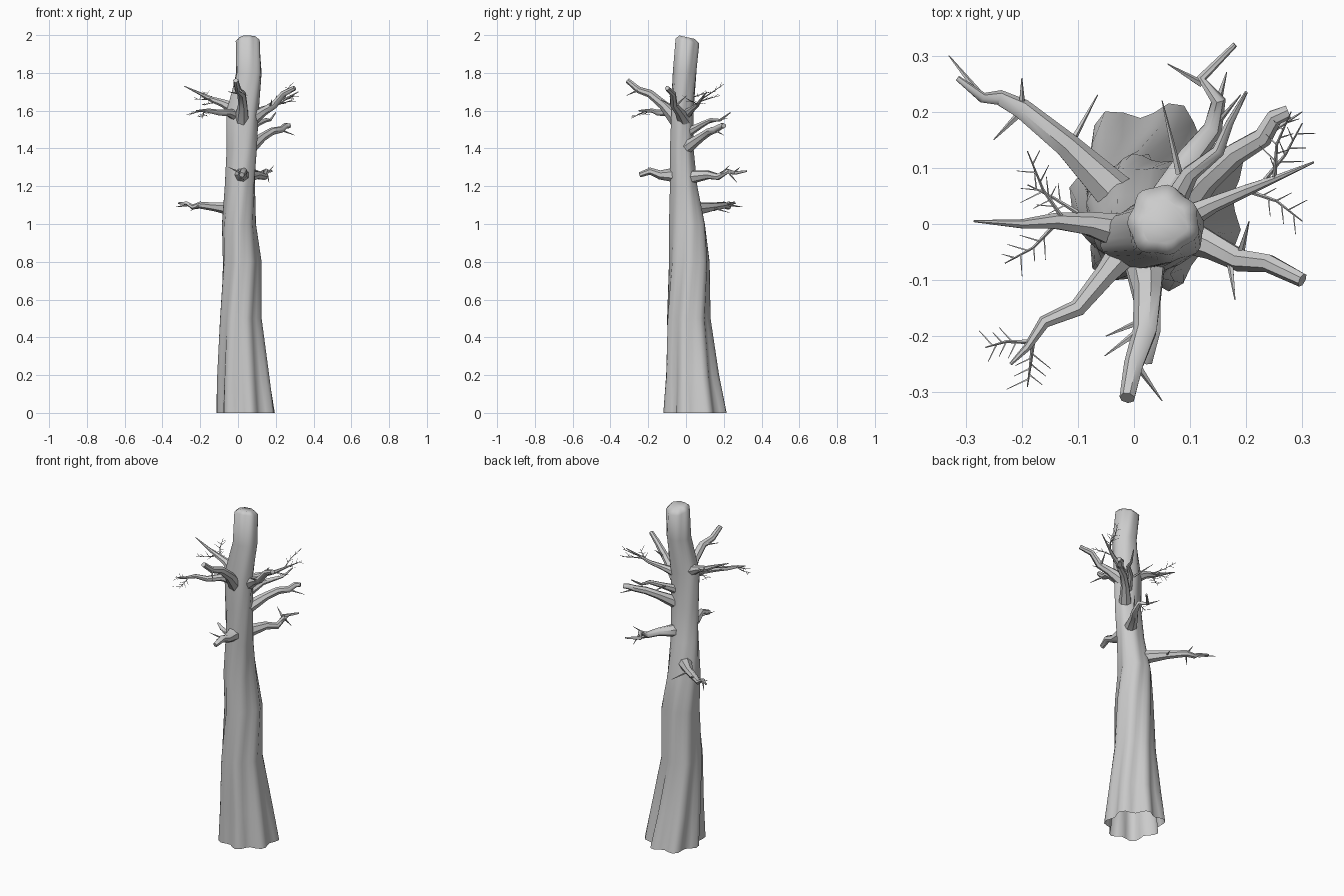
import bpy, bmesh, math, random
from mathutils import Vector

random.seed(4)
cube = bpy.data.objects.get("Cube")
if cube:
    bpy.data.objects.remove(cube, do_unlink=True)

bark = bpy.data.materials.new("grey bark")
bark.use_nodes = True
GREY = (0.6, 0.6, 0.6, 1.0)
bark.diffuse_color = GREY
bark.node_tree.nodes["Principled BSDF"].inputs["Base Color"].default_value = GREY


def finish(name, bm, angle):
    """Turn a bmesh into a smooth-shaded bark object."""
    mesh = bpy.data.meshes.new(name)
    bm.to_mesh(mesh)
    bm.free()
    mesh.materials.append(bark)
    obj = bpy.data.objects.new(name, mesh)
    bpy.context.collection.objects.link(obj)
    bpy.ops.object.select_all(action="DESELECT")
    obj.select_set(True)
    bpy.context.view_layer.objects.active = obj
    bpy.ops.object.shade_smooth_by_angle(angle=math.radians(angle))
    return obj


def bridge(bm, low, high):
    """Join two equal loops of vertices with quads."""
    count = len(low)
    for i in range(count):
        j = (i + 1) % count
        bm.faces.new((low[i], low[j], high[j], high[i]))


def add_tube(bm, points, start_radius, end_radius, sides, flare=0.0):
    """Tapered tube along a path, widened where it leaves its parent."""
    points = [Vector(p) for p in points]
    last = len(points) - 1
    previous = None
    for k, point in enumerate(points):
        along = (points[min(k + 1, last)] - points[max(k - 1, 0)]).normalized()
        side = along.cross(Vector((0, 0, 1)))
        if side.length < 0.01:
            side = Vector((1, 0, 0))
        side.normalize()
        up = side.cross(along)
        radius = start_radius + (end_radius - start_radius) * k / last
        if k == 0:
            radius *= 1 + flare
        ring = []
        for i in range(sides):
            a = math.tau * i / sides
            ring.append(bm.verts.new(point + radius * (math.cos(a) * side - math.sin(a) * up)))
        if previous:
            bridge(bm, previous, ring)
        previous = ring
    bm.faces.new(previous)


def add_sprig(bm, start, end, shoots):
    """Thin twig with alternating side shoots, like a fishbone."""
    start, end = Vector(start), Vector(end)
    span = end - start
    side = span.cross(Vector((0, 0, 1))).normalized()
    bend = start + span * 0.5 + side * span.length * random.uniform(-0.1, 0.1)
    add_tube(bm, (start, bend, end), 0.004, 0.001, 4)
    for s in range(shoots):
        t = 0.25 + 0.7 * s / shoots
        base = start.lerp(bend, t * 2) if t < 0.5 else bend.lerp(end, t * 2 - 1)
        out = side * (1 if s % 2 else -1) + span.normalized() * 0.7
        out.z += random.uniform(-0.3, 0.8)
        tip = base + out.normalized() * random.uniform(0.025, 0.045)
        add_tube(bm, (base, tip), 0.002, 0.0007, 3)


def branch(name, points, start_radius, end_radius, spikes=(), sprigs=()):
    """One limb with its pointed stubs and its fine sprigs."""
    bm = bmesh.new()
    add_tube(bm, points, start_radius, end_radius, 7, flare=0.35)
    for start, end in spikes:
        add_tube(bm, (start, end), 0.007, 0.001, 5)
    for start, end in sprigs:
        add_sprig(bm, start, end, 6)
    finish(name, bm, 50)


# Trunk: fluted, twisting rings fitted to (height, left, right, front, back)
SIDES = 35
LOBES = 7
rings = [
    (0.0, -0.115, 0.195, -0.12, 0.215),
    (0.2, -0.11, 0.165, -0.105, 0.175),
    (0.5, -0.095, 0.125, -0.1, 0.13),
    (0.8, -0.08, 0.125, -0.09, 0.125),
    (1.0, -0.085, 0.095, -0.09, 0.1),
    (1.2, -0.07, 0.09, -0.085, 0.06),
    (1.4, -0.06, 0.1, -0.085, 0.04),
    (1.6, -0.06, 0.11, -0.08, 0.04),
    (1.8, -0.01, 0.125, -0.07, 0.055),
    (1.97, -0.012, 0.115, -0.055, 0.07),
]


def trunk_ring(bm, z, left, right, front, back, slope=0.0):
    depth = 0.05 + 0.07 * max(0, 1 - z)
    twist = 0.35 * z + 0.3 * z * z
    shape = []
    for i in range(SIDES):
        a = math.tau * i / SIDES
        r = 1 + depth * math.cos(LOBES * (a - twist) - 2.9)
        r += 0.04 * math.cos(3 * (a - twist))
        shape.append((r * math.cos(a), r * math.sin(a)))
    xs, ys = zip(*shape)
    ring = []
    for x, y in shape:
        px = left + (right - left) * (x - min(xs)) / (max(xs) - min(xs))
        py = front + (back - front) * (y - min(ys)) / (max(ys) - min(ys))
        ring.append(bm.verts.new((px, py, z - slope * py)))
    return ring


bm = bmesh.new()
previous = None
for row in rings:
    slope = 0.22 if row is rings[-1] else 0.0
    ring = trunk_ring(bm, *row, slope)
    if previous:
        bridge(bm, previous, ring)
    previous = ring
# Slanted, gently domed broken top
crown = trunk_ring(bm, 1.99, 0.01, 0.095, -0.035, 0.045, 0.22)
bridge(bm, previous, crown)
bm.faces.new(crown)
finish("trunk", bm, 60)

# Thick broken limbs
branch("front_upper_limb",
       [(0.02, -0.05, 1.55), (0.025, -0.12, 1.63), (0.02, -0.19, 1.69),
        (0, -0.25, 1.71), (-0.012, -0.31, 1.76)], 0.03, 0.014,
       spikes=[((0.01, -0.19, 1.69), (-0.052, -0.235, 1.7)),
               ((0.005, -0.25, 1.71), (0.05, -0.315, 1.68))])
branch("front_lower_limb",
       [(0.02, -0.06, 1.26), (0.025, -0.14, 1.26), (0.03, -0.19, 1.28), (0.02, -0.245, 1.26)],
       0.03, 0.014,
       spikes=[((0.02, -0.17, 1.27), (-0.05, -0.2, 1.3))])
branch("left_upper_limb",
       [(0.07, -0.01, 1.55), (0.14, -0.04, 1.6), (0.19, -0.065, 1.63),
        (0.24, -0.07, 1.69), (0.3, -0.1, 1.72)], 0.028, 0.013,
       spikes=[((0.17, -0.06, 1.62), (0.18, -0.135, 1.66)),
               ((0.19, -0.05, 1.63), (0.205, 0.005, 1.68))])
branch("left_middle_limb",
       [(0.07, 0.01, 1.41), (0.13, 0.08, 1.46), (0.18, 0.125, 1.49),
        (0.23, 0.155, 1.5), (0.25, 0.19, 1.52), (0.275, 0.2, 1.52)], 0.026, 0.013,
       spikes=[((0.22, 0.15, 1.5), (0.3, 0.2, 1.47))])

# Tapering limbs
branch("back_lower_limb",
       [(0.05, 0.03, 1.25), (0.1, 0.12, 1.26), (0.14, 0.17, 1.25),
        (0.15, 0.22, 1.28), (0.12, 0.26, 1.27), (0.18, 0.32, 1.28)], 0.027, 0.005,
       spikes=[((0.12, 0.25, 1.27), (0.06, 0.285, 1.3)),
               ((0.14, 0.17, 1.25), (0.19, 0.23, 1.31)),
               ((0.15, 0.22, 1.28), (0.165, 0.27, 1.22))])
branch("back_upper_limb",
       [(0.05, 0, 1.48), (0.1, 0.09, 1.53), (0.15, 0.13, 1.55), (0.17, 0.18, 1.55), (0.2, 0.235, 1.59)],
       0.02, 0.003,
       spikes=[((0.08, 0.09, 1.53), (0.05, 0.22, 1.56))])
branch("right_lower_limb",
       [(-0.03, 0.05, 1.08), (-0.12, 0.14, 1.09), (-0.2, 0.205, 1.1),
        (-0.24, 0.225, 1.09), (-0.27, 0.225, 1.11), (-0.315, 0.26, 1.11)], 0.028, 0.005,
       spikes=[((-0.12, 0.13, 1.09), (-0.065, 0.23, 1.06)),
               ((-0.2, 0.205, 1.1), (-0.2, 0.26, 1.12)),
               ((-0.2, 0.2, 1.1), (-0.25, 0.15, 1.07)),
               ((-0.27, 0.225, 1.1), (-0.33, 0.3, 1.09))])
branch("right_upper_limb",
       [(0, -0.02, 1.6), (-0.08, 0, 1.64), (-0.14, 0.005, 1.66), (-0.2, 0, 1.69), (-0.285, 0.005, 1.73)],
       0.028, 0.002,
       sprigs=[((-0.12, 0, 1.66), (-0.19, 0.13, 1.7)),
               ((-0.14, 0, 1.66), (-0.23, -0.07, 1.66)),
               ((-0.1, 0.02, 1.65), (-0.19, 0.07, 1.63))])
branch("right_front_limb",
       [(0, -0.03, 1.57), (-0.05, -0.09, 1.59), (-0.1, -0.15, 1.59),
        (-0.16, -0.175, 1.6), (-0.19, -0.22, 1.6), (-0.22, -0.25, 1.6)], 0.025, 0.003,
       sprigs=[((-0.19, -0.21, 1.6), (-0.265, -0.22, 1.58)),
               ((-0.18, -0.21, 1.6), (-0.19, -0.29, 1.56))])
branch("left_twiggy_limb",
       [(0.07, 0, 1.58), (0.14, 0.035, 1.61), (0.2, 0.06, 1.63), (0.25, 0.08, 1.66), (0.32, 0.11, 1.7)],
       0.02, 0.002,
       sprigs=[((0.2, 0.06, 1.63), (0.3, 0.005, 1.66)),
               ((0.23, 0.075, 1.65), (0.3, 0.18, 1.68)),
               ((0.25, 0.08, 1.66), (0.28, 0.2, 1.74))])
